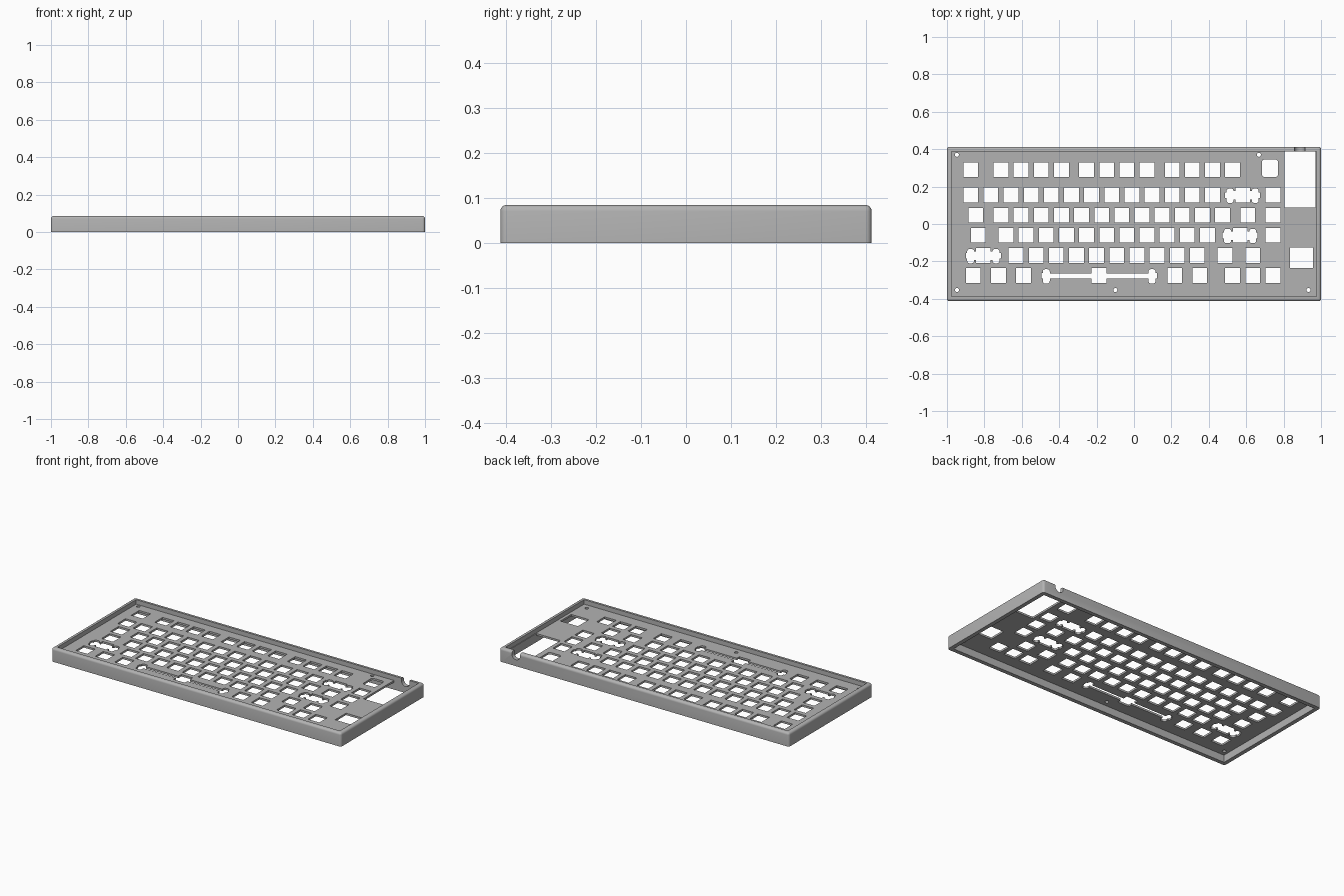
import bpy, bmesh, math
from mathutils import Matrix, Vector

cube = bpy.data.objects.get("Cube")
if cube:
    bpy.data.objects.remove(cube, do_unlink=True)

U = 0.1077                      # key pitch
X0, Y0 = -0.873, 0.155          # first key of the number row
HX, HY, H, WALL = 1.0, 0.413, 0.085, 0.025
PLATE_LOW, PLATE_TOP = 0.045, 0.057

grey = bpy.data.materials.new("case grey")
grey.use_nodes = True
grey.diffuse_color = (0.45, 0.45, 0.45, 1)
bsdf = next(n for n in grey.node_tree.nodes if n.type == "BSDF_PRINCIPLED")
bsdf.inputs["Base Color"].default_value = grey.diffuse_color


def add_box(bm, x0, x1, y0, y1, z0, z1, radius=0):
    """Box with optionally rounded upright edges."""
    m = Matrix.LocRotScale(Vector(((x0 + x1) / 2, (y0 + y1) / 2, (z0 + z1) / 2)), None,
                           Vector((x1 - x0, y1 - y0, z1 - z0)))
    verts = bmesh.ops.create_cube(bm, size=1, matrix=m)["verts"]
    if radius:
        edges = {e for v in verts for e in v.link_edges
                 if abs(e.verts[0].co.z - e.verts[1].co.z) > 1e-4}
        bmesh.ops.bevel(bm, geom=list(edges), offset=radius, segments=4, profile=0.5,
                        affect="EDGES")


def make_object(name, bm):
    bmesh.ops.recalc_face_normals(bm, faces=bm.faces)
    mesh = bpy.data.meshes.new(name)
    bm.to_mesh(mesh)
    bm.free()
    mesh.materials.append(grey)
    obj = bpy.data.objects.new(name, mesh)
    bpy.context.collection.objects.link(obj)
    return obj


def cut(obj, bm):
    """Subtract the shapes in bm from obj and discard the cutter."""
    cutter = make_object("cutter", bm)
    cutter.hide_render = True
    mod = obj.modifiers.new("cut", "BOOLEAN")
    mod.operation, mod.solver, mod.object = "DIFFERENCE", "EXACT", cutter
    mod.use_self = True
    bpy.context.view_layer.objects.active = obj
    bpy.ops.object.modifier_apply(modifier=mod.name)
    bpy.data.objects.remove(cutter, do_unlink=True)


# Outer frame with rounded top rim and corners
bm = bmesh.new()
add_box(bm, -HX, HX, -HY, HY, 0, H)
rim = [e for e in bm.edges if max(v.co.z for v in e.verts) > H / 2]
bmesh.ops.bevel(bm, geom=rim, offset=0.014, segments=4, profile=0.5, affect="EDGES")
frame = make_object("case_frame", bm)

# Open middle and the cable notch in the back wall
IX, IY = HX - WALL, HY - WALL
bm = bmesh.new()
add_box(bm, -IX, IX, -IY, IY, -0.1, 0.2)
cut(frame, bm)
bm = bmesh.new()
NX, NR, NZ = 0.885, 0.028, 0.068
bmesh.ops.create_cone(bm, cap_ends=True, segments=32, radius1=NR, radius2=NR, depth=0.1,
                      matrix=Matrix.Translation((NX, HY, NZ)) @ Matrix.Rotation(math.pi / 2, 4, "X"))
add_box(bm, NX - NR, NX + NR, HY - 0.05, HY + 0.05, NZ, 0.2)
cut(frame, bm)

# Switch plate
bm = bmesh.new()
add_box(bm, -IX - 0.002, IX + 0.002, -IY - 0.002, IY + 0.002, PLATE_LOW, PLATE_TOP)
plate = make_object("switch_plate", bm)


def hole(bm, x, y, w, h, radius=0):
    add_box(bm, x - w / 2, x + w / 2, y - h / 2, y + h / 2, 0, 0.1, radius)


def span(first, count):
    return [first + i for i in range(count)]


# Key rows: (row offset in pitches, key centres in pitches)
rows = [
    (1.25, [0] + span(1.5, 4) + span(5.75, 4) + span(10, 4)),
    (0, span(0, 13) + [13.5, 15]),
    (-1, [0.25] + span(1.5, 12) + [13.75, 15]),
    (-2, [0.375] + span(1.75, 11) + [13.375, 15]),
    (-3, [0.625] + span(2.25, 10) + [12.625, 14]),
    (-4, [0.125, 1.375, 2.625, 6.375, 10.125, 11.375, 13, 14, 15]),
]
bm = bmesh.new()
for row, keys in rows:
    for k in keys:
        hole(bm, X0 + k * U, Y0 + row * U, 0.079, 0.079)

# Stabiliser slots: (row, key centre, half spacing, bridge height)
for row, k, reach, bridge in [(0, 13.5, 0.0675, 0.046), (-2, 13.375, 0.0675, 0.046),
                              (-3, 0.625, 0.0675, 0.046), (-4, 6.375, 0.2825, 0.026)]:
    x, y = X0 + k * U, Y0 + row * U
    hole(bm, x, y - 0.002, 2 * reach, bridge)
    for side in (-1, 1):
        hole(bm, x + side * reach, y - 0.004, 0.037, 0.076, 0.012)
        hole(bm, x + side * (reach + 0.01), y - 0.001, 0.032, 0.03)

# Knob, display and controller openings
hole(bm, 0.727, 0.298, 0.085, 0.095, 0.014)
hole(bm, 0.895, -0.18, 0.122, 0.108)
add_box(bm, 0.805, IX - 0.004, 0.088, IY + 0.01, 0, 0.1)

# Screw holes
for x, y in [(-0.947, 0.37), (0.668, 0.37), (-0.947, -0.353), (-0.1, -0.353), (0.933, -0.353)]:
    bmesh.ops.create_cone(bm, cap_ends=True, segments=16, radius1=0.011, radius2=0.011,
                          depth=0.1, matrix=Matrix.Translation((x, y, 0.05)))
cut(plate, bm)

# Smooth rounded edges, keep hard corners crisp
for obj in (frame, plate):
    bpy.ops.object.select_all(action="DESELECT")
    obj.select_set(True)
    bpy.context.view_layer.objects.active = obj
    bpy.ops.object.shade_smooth_by_angle(angle=math.radians(30))
